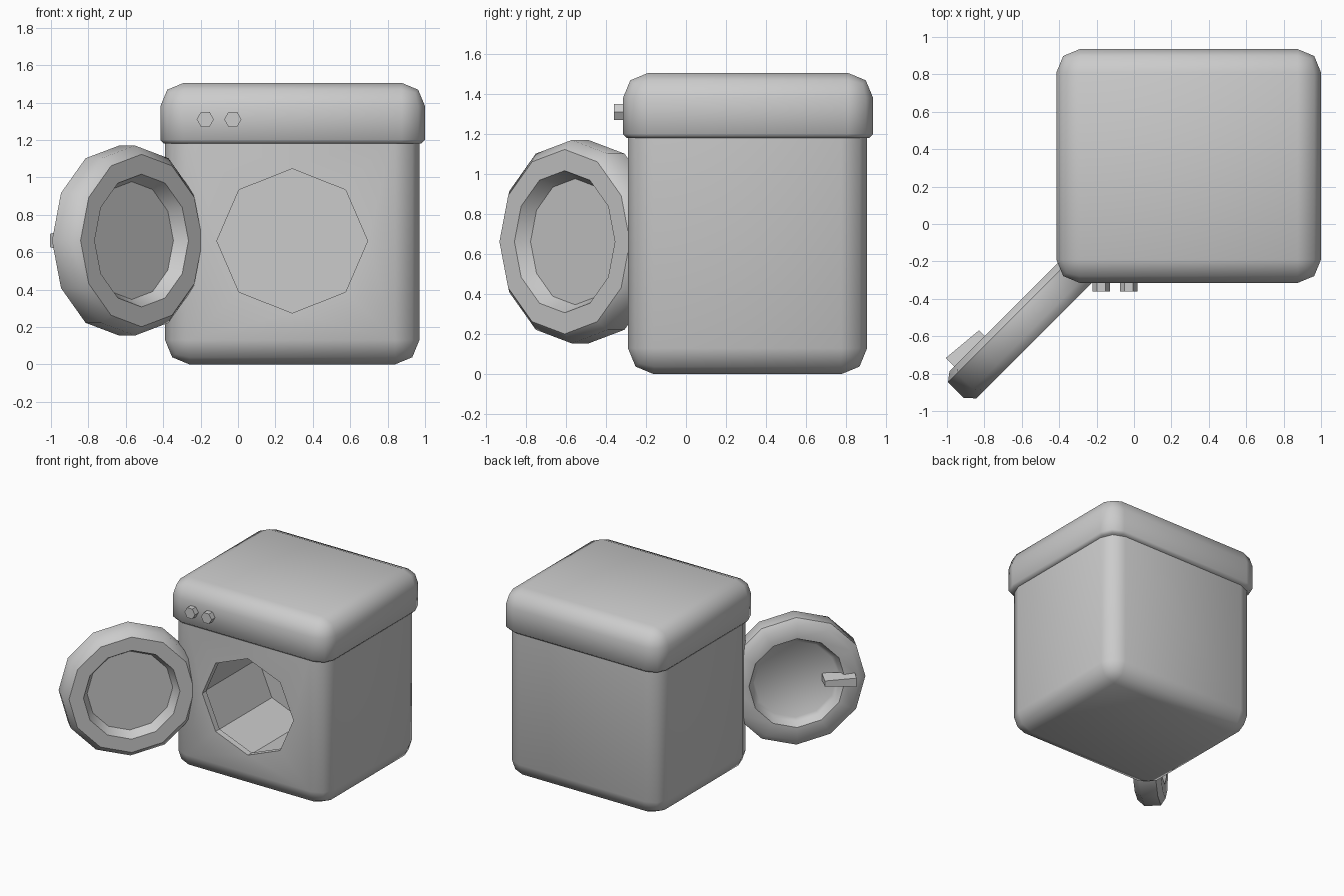
import bpy, bmesh
from math import sin, cos, pi, radians
from mathutils import Matrix, Vector

if "Cube" in bpy.data.objects:
    bpy.data.objects.remove(bpy.data.objects["Cube"])


def finish(name, bm, angle=50):
    bmesh.ops.recalc_face_normals(bm, faces=bm.faces)
    me = bpy.data.meshes.new(name)
    bm.to_mesh(me)
    bm.free()
    ob = bpy.data.objects.new(name, me)
    bpy.context.collection.objects.link(ob)
    smooth(ob, angle)
    return ob


def smooth(ob, angle=50):
    bpy.ops.object.select_all(action='DESELECT')
    bpy.context.view_layer.objects.active = ob
    ob.select_set(True)
    bpy.ops.object.shade_smooth_by_angle(angle=radians(angle))


def frame(u, v, n, loc):
    """Matrix whose local axes are u, v, n."""
    m = Matrix((u, v, n)).transposed().to_4x4()
    m.translation = loc
    return m


def lathe(name, profile, sides, matrix, angle=40):
    """Turn (radius, height) points; both ends are capped."""
    bm = bmesh.new()
    rings = [[bm.verts.new(matrix @ Vector((r * cos(2 * pi * i / sides), r * sin(2 * pi * i / sides), h)))
              for i in range(sides)] for r, h in profile]
    for a, b in zip(rings, rings[1:]):
        for i in range(sides):
            j = (i + 1) % sides
            bm.faces.new((a[i], a[j], b[j], b[i]))
    bm.faces.new(rings[0])
    bm.faces.new(rings[-1])
    return finish(name, bm, angle)


def rounded_box(name, lo, hi, round_z, width, small=0):
    """Box with rounded upright edges and a rounded rim at height round_z."""
    lo, hi = Vector(lo), Vector(hi)
    bm = bmesh.new()
    bmesh.ops.create_cube(bm, size=1)
    for v in bm.verts:
        v.co = Vector((v.co[i] * (hi - lo)[i] + (lo + hi)[i] / 2 for i in range(3)))
    edges = [e for e in bm.edges if abs(e.verts[0].co.z - e.verts[1].co.z) > .01
             or abs(e.verts[0].co.z - round_z) < .001]
    bmesh.ops.bevel(bm, geom=edges, offset=width, segments=2, profile=.5, affect='EDGES')
    if small:
        rim = [e for e in bm.edges if all(abs(v.co.z - lo.z) < .001 for v in e.verts)]
        bmesh.ops.bevel(bm, geom=rim, offset=small, segments=1, profile=.5, affect='EDGES')
    return finish(name, bm)


# Cabinet with drum opening
cabinet = rounded_box("cabinet", (-.39, -.29, 0), (.97, .905, 1.25), 0, .13)
m = frame((1, 0, 0), (0, 0, .957), (0, -1, 0), (.29, -.29, .66))
cutter = lathe("drum_cutter", [(.403, .1), (.403, -.05), (.412, -.051), (.412, -.72)], 8, m)
cutter.hide_render = True
mod = cabinet.modifiers.new("drum", 'BOOLEAN')
mod.operation = 'DIFFERENCE'
mod.solver = 'EXACT'
mod.object = cutter
bpy.context.view_layer.objects.active = cabinet
# Apply the drum cut beneath the smoothing
bpy.ops.object.modifier_move_to_index(modifier="drum", index=0)
bpy.ops.object.modifier_apply(modifier="drum")
bpy.data.objects.remove(cutter)
smooth(cabinet, 40 + 10)

# Top casing
rounded_box("top_casing", (-.415, -.315, 1.18), (1.0, .935, 1.505), 1.505, .125, .02)

# Hexagonal knobs
for k, x in enumerate((-.175, -.028)):
    lathe("knob_%d" % (k + 1), [(.046, -.02), (.046, .05)], 6,
          frame((1, 0, 0), (0, 0, 1), (0, -1, 0), (x, -.31, 1.31)), 30)

# Open round door, swung out 45 degrees
s = .5 ** .5
door = frame((s, s, 0), (0, 0, 1), (s, -s, 0), (-.561, -.561, .662))
lathe("door", [(.305, -.07), (.33, -.09), (.355, -.141), (.461, -.141), (.508, -.105),
               (.508, .014), (.461, .064), (.355, .064), (.335, .025), (.315, -.01)], 12, door, 46)

# Tapered handle on the outside of the door
bm = bmesh.new()
ends = []
for u, half, n_in, n_out in ((-.425, .05, -.13, -.205), (-.195, .03, -.06, -.184)):
    ends.append([bm.verts.new(door @ Vector(p)) for p in
                 ((u, -half, n_in), (u, half, n_in), (u, half * .7, n_out), (u, -half * .7, n_out))])
a, b = ends
for i in range(4):
    j = (i + 1) % 4
    bm.faces.new((a[i], a[j], b[j], b[i]))
bm.faces.new(a)
bm.faces.new(b)
finish("door_handle", bm, 30)
